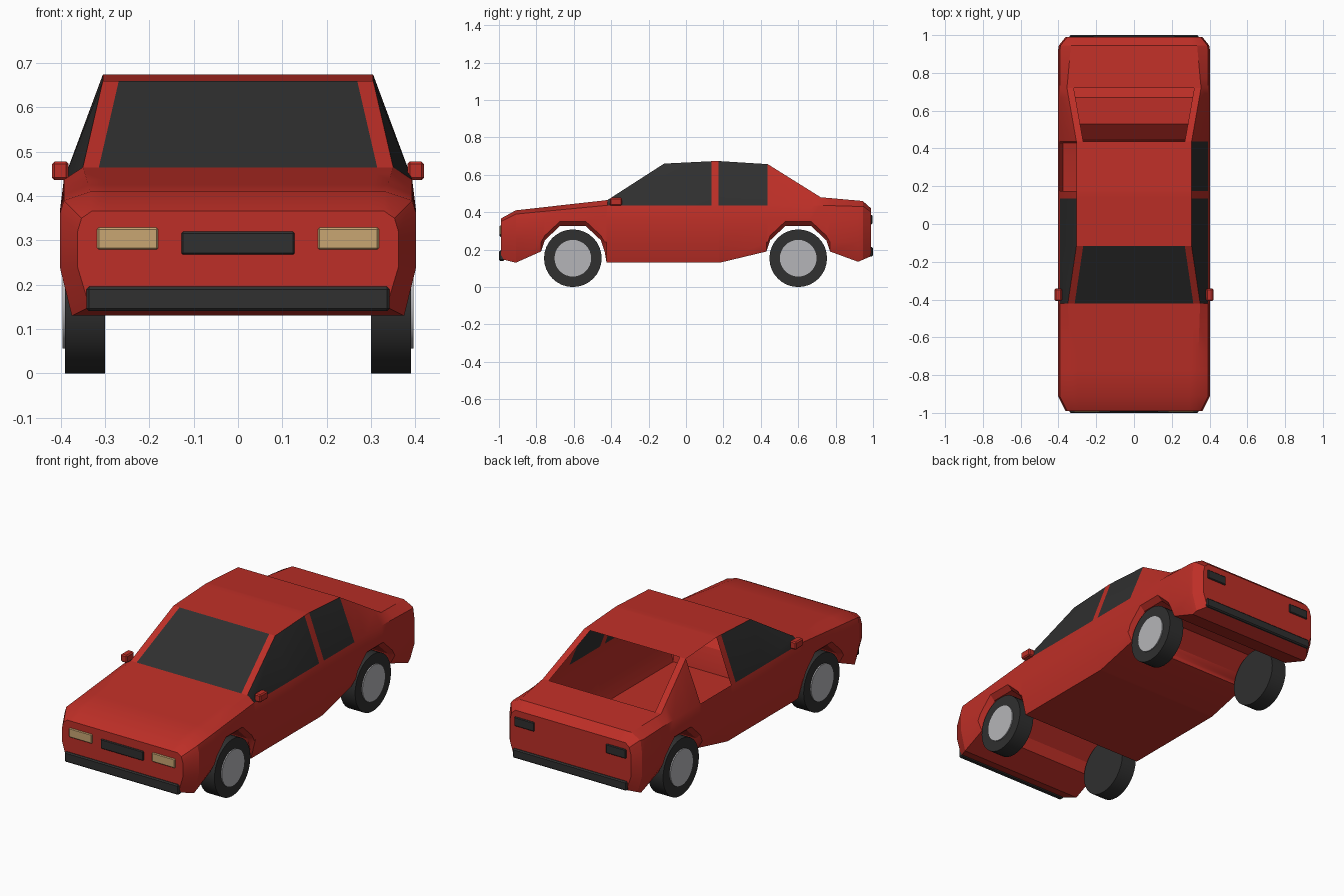
import bpy, bmesh, math
from mathutils import Matrix

cube = bpy.data.objects.get("Cube")
if cube:
    bpy.data.objects.remove(cube, do_unlink=True)


def material(name, color):
    m = bpy.data.materials.new(name)
    m.use_nodes = True
    rgba = (*color, 1)
    m.diffuse_color = rgba
    m.node_tree.nodes["Principled BSDF"].inputs["Base Color"].default_value = rgba
    return m


red = material("red paint", (0.51, 0.028, 0.02))
dark = material("dark rubber and glass", (0.029, 0.029, 0.029))
tan = material("headlight tan", (0.58, 0.38, 0.17))
grey = material("hub grey", (0.46, 0.46, 0.48))


def finish(bm, name, mats, angle=25):
    bmesh.ops.recalc_face_normals(bm, faces=bm.faces)
    mesh = bpy.data.meshes.new(name)
    bm.to_mesh(mesh)
    bm.free()
    ob = bpy.data.objects.new(name, mesh)
    bpy.context.collection.objects.link(ob)
    for m in mats:
        mesh.materials.append(m)
    bpy.ops.object.select_all(action="DESELECT")
    ob.select_set(True)
    bpy.context.view_layer.objects.active = ob
    bpy.ops.object.shade_smooth_by_angle(angle=math.radians(angle))
    return ob


def curve(points, y):
    """Height or width at y along a straight-segment profile."""
    for (y0, a), (y1, b) in zip(points, points[1:]):
        if y <= y1:
            return a + (b - a) * max(0, y - y0) / (y1 - y0)
    return points[-1][1]


# Body profiles along y
WHEEL_Y = (-0.605, 0.6)
half_arch = [(-0.17, 0.19), (-0.15, 0.25), (-0.07, 0.325)]
arch = half_arch + [(-d, z) for d, z in reversed(half_arch)]
front_arch, rear_arch = [[(c + d, z) for d, z in arch] for c in WHEEL_Y]
bottom = ([(-0.99, 0.15), (-0.91, 0.13)] + front_arch + [(-0.425, 0.13), (0.18, 0.13)]
          + rear_arch + [(0.92, 0.135), (0.99, 0.165)])
shoulder = [(-0.99, 0.35), (-0.91, 0.39), (-0.42, 0.437), (0.72, 0.437), (0.95, 0.43), (0.99, 0.4)]
top = [(-0.99, 0.366), (-0.91, 0.41), (-0.42, 0.465), (-0.117, 0.66), (0.165, 0.674),
       (0.437, 0.657), (0.72, 0.48), (0.945, 0.46), (0.99, 0.42)]
top_width = [(-0.99, 0.33), (-0.42, 0.35), (-0.117, 0.305), (0.437, 0.305), (0.72, 0.355), (0.99, 0.33)]
taper = [(-0.99, 0.04), (-0.91, 0), (0.94, 0), (0.99, 0.04)]
PILLAR = (0.135, 0.175)
stations = sorted({round(y, 4) for line in (bottom, shoulder, top) for y, z in line} | set(PILLAR))


def section(y):
    zb, zs, zt = curve(bottom, y), curve(shoulder, y), curve(top, y)
    t, wt = curve(taper, y), curve(top_width, y)
    low = max(0.24, zb + 0.025)
    half = [(0.375 - t, zb), (0.402 - t, low), (0.402 - t, min(0.365, zs - 0.03)),
            (0.393 - t, zs), (wt, zt), (wt - 0.036, zt)]
    return half + [(-x, z) for x, z in reversed(half)]


# Body shell: loft the sections, glaze the windows, leave the open ones out
bm = bmesh.new()
rings = [[bm.verts.new((x, y, z)) for x, z in section(y)] for y in stations]
n = len(rings[0])
LEFT_SIDE, SCREEN, RIGHT_SIDE = 3, 5, 7
for (ya, ra), (yb, rb) in zip(zip(stations, rings), list(zip(stations, rings))[1:]):
    mid = (ya + yb) / 2
    cabin = -0.42 < mid < 0.437 and not PILLAR[0] < mid < PILLAR[1]
    for i in range(n):
        if i == SCREEN and 0.437 < mid < 0.72:
            continue
        if i == RIGHT_SIDE and cabin and mid > PILLAR[1]:
            continue
        j = (i + 1) % n
        f = bm.faces.new((ra[i], ra[j], rb[j], rb[i]))
        windscreen = i == SCREEN and -0.42 < mid < -0.117
        if windscreen or (i in (LEFT_SIDE, RIGHT_SIDE) and cabin):
            f.material_index = 1
bm.faces.new(rings[0])
bm.faces.new(rings[-1])
finish(bm, "body_shell", [red, dark])


def box(name, center, size, mat, bevel=0.006):
    bm = bmesh.new()
    bmesh.ops.create_cube(bm, size=1, matrix=Matrix.Translation(center) @ Matrix.Diagonal((*size, 1)))
    bmesh.ops.bevel(bm, geom=bm.edges[:], offset=bevel, segments=1, affect="EDGES")
    return finish(bm, name, [mat])


# Bumpers and grille
box("front_bumper", (0, -0.985, 0.168), (0.684, 0.03, 0.055), dark)
box("rear_bumper", (0, 0.985, 0.188), (0.684, 0.03, 0.05), dark)
box("grille", (0, -0.985, 0.294), (0.256, 0.022, 0.052), dark, 0.004)


def wheel(name, side, y):
    bm = bmesh.new()
    for x0, x1, r, index in ((0.3, 0.39, 0.154, 0), (0.38, 0.396, 0.098, 1)):
        place = Matrix.Translation((side * (x0 + x1) / 2, y, 0.154)) @ Matrix.Rotation(math.pi / 2, 4, "Y")
        made = bmesh.ops.create_cone(bm, cap_ends=True, segments=32, radius1=r, radius2=r,
                                     depth=x1 - x0, matrix=place)
        for f in {f for v in made["verts"] for f in v.link_faces}:
            f.material_index = index
    finish(bm, name, [dark, grey], 30)


# Paired parts
for side, label in ((1, "left"), (-1, "right")):
    box(label + "_headlight", (side * 0.249, -0.985, 0.304), (0.138, 0.022, 0.05), tan, 0.004)
    box(label + "_tail_light", (side * 0.275, 0.985, 0.36), (0.12, 0.022, 0.05), dark, 0.004)
    box(label + "_mirror", (side * 0.401, -0.375, 0.457), (0.038, 0.065, 0.042), red)
    for end, y in zip(("front", "rear"), WHEEL_Y):
        wheel(f"{label}_{end}_wheel", side, y)
